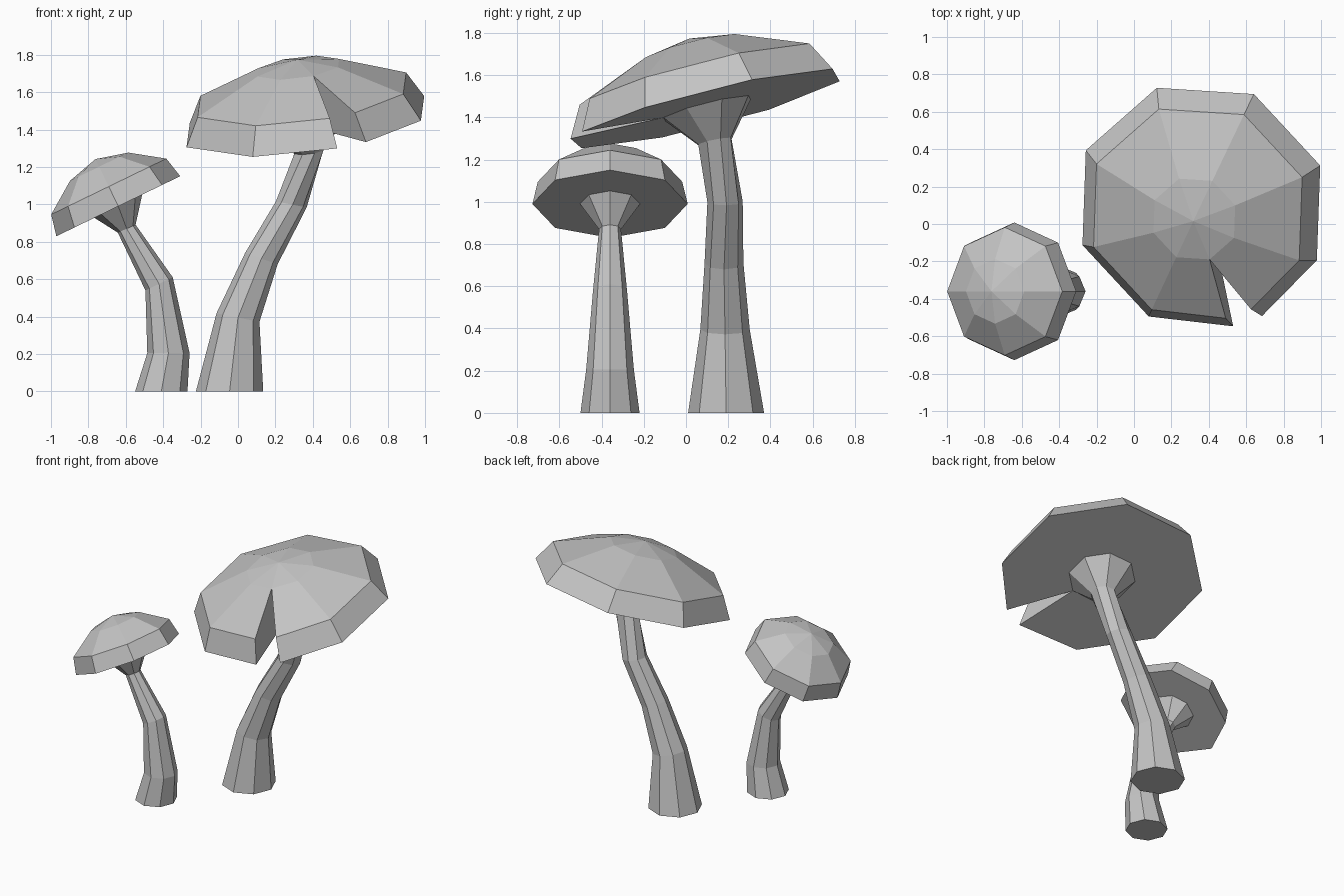
import bpy
import bmesh
from math import cos, sin, radians
from mathutils import Vector

SIDES = 8
STEP = 360 / SIDES

cube = bpy.data.objects.get("Cube")
if cube:
    bpy.data.objects.remove(cube, do_unlink=True)

grey = bpy.data.materials.new("plain grey")
grey.use_nodes = True
grey.diffuse_color = (0.55, 0.55, 0.55, 1)
grey.node_tree.nodes["Principled BSDF"].inputs["Base Color"].default_value = (0.55, 0.55, 0.55, 1)


def frame(slope, turn):
    """Axes of a plane with the given x and y slope, first axis turned about z."""
    sx, sy = slope
    c, s = cos(radians(turn)), sin(radians(turn))
    normal = Vector((-sx, -sy, 1)).normalized()
    u = Vector((c, s, sx * c + sy * s)).normalized()
    return u, normal.cross(u), normal


def ring(bm, centre, slope, turn, radius, angles):
    u, v, _ = frame(slope, turn)
    return [bm.verts.new(Vector(centre) + radius * (u * cos(radians(a)) + v * sin(radians(a))))
            for a in angles]


def bridge(bm, lower, upper):
    for k in range(SIDES):
        bm.faces.new((lower[k], lower[k + 1], upper[k + 1], upper[k]))


def finish(bm, name):
    bmesh.ops.recalc_face_normals(bm, faces=bm.faces)
    mesh = bpy.data.meshes.new(name)
    bm.to_mesh(mesh)
    bm.free()
    mesh.materials.append(grey)
    bpy.context.collection.objects.link(bpy.data.objects.new(name, mesh))


def make_stem(name, sections):
    """Each section: centre, slope, turn, radius."""
    bm = bmesh.new()
    angles = [STEP * k for k in range(SIDES)]
    rings = [ring(bm, *s, angles) for s in sections]
    bm.faces.new(rings[0])
    bm.faces.new(rings[-1])
    for low, high in zip(rings, rings[1:]):
        bridge(bm, low + low[:1], high + high[:1])
    finish(bm, name)


def make_cap(name, centre, slope, turn, neck, profile, apex, notch=None):
    """Profile: (radius, height) of lower rim, upper rim and crown ring."""
    bm = bmesh.new()
    centre = Vector(centre)
    normal = frame(slope, turn)[2]
    start = 270
    angles = [start + STEP * k for k in range(SIDES)]

    def closed(radius, height):
        r = ring(bm, centre + normal * height, slope, turn, radius, angles)
        return r + r[:1]

    def split(radius, height):
        # The notch replaces one corner with two
        cut = [start + notch[1]] + angles[1:] + [start + 360 - notch[0]]
        return ring(bm, centre + normal * height, slope, turn, radius, cut)

    rim = split if notch else closed
    under = closed(neck, 0)
    low, high = rim(*profile[0]), rim(*profile[1])
    crown = closed(*profile[2])
    top = bm.verts.new(centre + normal * apex)
    bm.faces.new(under[:-1])
    for a, b in ((under, low), (low, high), (high, crown)):
        bridge(bm, a, b)
    for k in range(SIDES):
        bm.faces.new((crown[k], crown[k + 1], top))
    if notch:
        for k in (0, -1):
            bm.faces.new((under[0], low[k], high[k], crown[0]))
    finish(bm, name)


# Large mushroom
LARGE = dict(centre=(0.36, 0.10, 1.442), slope=(0.13, 0.255), turn=18.5)
make_stem("large_stem", [
    ((-0.045, 0.19, 0), (0, 0), 0, 0.18),
    ((0, 0.185, 0.395), (-0.2, 0), 0, 0.117),
    ((0.125, 0.18, 0.71), (-0.35, 0), 0, 0.092),
    ((0.285, 0.185, 1.0), (-0.2, 0), 5, 0.084),
    ((0.38, 0.137, 1.285), (0.13, 0.2), 18.5, 0.085),
    (LARGE["centre"], LARGE["slope"], LARGE["turn"], 0.225),
])
make_cap("large_cap", **LARGE, neck=0.225, notch=(6, 8), apex=0.345,
         profile=[(0.684, 0), (0.60, 0.149), (0.235, 0.30)])

# Small mushroom
SMALL = dict(centre=(-0.64, -0.36, 0.99), slope=(0.485, 0), turn=0)
make_stem("small_stem", [
    ((-0.41, -0.36, 0), (0, 0), 0, 0.14),
    ((-0.372, -0.36, 0.205), (0, 0), 0, 0.113),
    ((-0.422, -0.36, 0.575), (0.48, 0), 0, 0.081),
    ((-0.595, -0.36, 0.87), (0.45, 0), 0, 0.052),
    (SMALL["centre"], SMALL["slope"], SMALL["turn"], 0.142),
])
make_cap("small_cap", **SMALL, neck=0.142, apex=0.28,
         profile=[(0.368, 0), (0.342, 0.117), (0.173, 0.235)])
